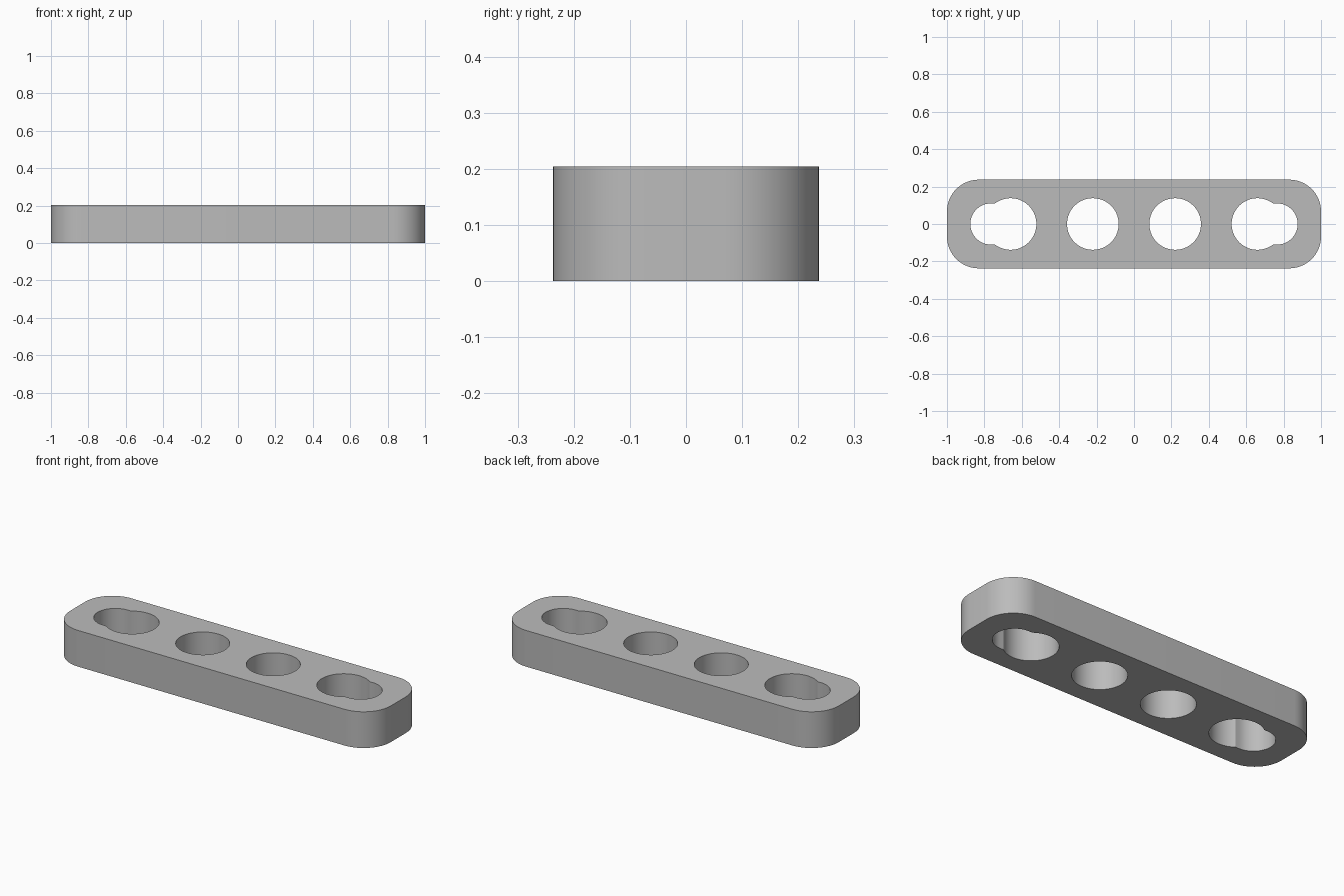
import bpy
import bmesh
from math import pi, cos, sin, asin, radians

cube = bpy.data.objects.get("Cube")
if cube:
    bpy.data.objects.remove(cube, do_unlink=True)

HALF_X, HALF_Y, HEIGHT, CORNER = 1.0, 0.237, 0.204, 0.17
HOLE, SLOT = 0.138, 0.11          # radii of round holes and slot ends
INNER_X, OUTER_X, SLOT_X = 0.22, 0.66, 0.765


def arc(cx, cy, r, start, end, steps):
    return [(cx + r * cos(start + (end - start) * i / steps),
             cy + r * sin(start + (end - start) * i / steps))
            for i in range(steps + 1)]


# Rounded outline of the bar
outline = []
corners = [(1, 1), (-1, 1), (-1, -1), (1, -1)]
for k, (sx, sy) in enumerate(corners):
    outline += arc(sx * (HALF_X - CORNER), sy * (HALF_Y - CORNER), CORNER,
                   k * pi / 2, (k + 1) * pi / 2, 16)

# Round hole, and a keyhole made of a round hole with a narrower slot end
round_hole = arc(INNER_X, 0, HOLE, 0, 2 * pi, 64)[:-1]
notch = asin(SLOT / HOLE)
keyhole = (arc(OUTER_X, 0, HOLE, notch, 2 * pi - notch, 48)
           + arc(SLOT_X, 0, SLOT, -pi / 2, pi / 2, 32))
loops = [outline]
for hole in (round_hole, keyhole):
    loops += [hole, [(-x, y) for x, y in hole]]

# Fill the flat profile between its loops, then extrude it to a solid
bm = bmesh.new()
for loop in loops:
    verts = [bm.verts.new((x, y, 0)) for x, y in loop]
    for a, b in zip(verts, verts[1:] + verts[:1]):
        bm.edges.new((a, b))
bmesh.ops.triangle_fill(bm, use_beauty=True, edges=bm.edges[:], normal=(0, 0, 1))
top = bmesh.ops.extrude_face_region(bm, geom=bm.faces[:], use_keep_orig=True)
bmesh.ops.translate(bm, vec=(0, 0, HEIGHT),
                    verts=[g for g in top["geom"] if isinstance(g, bmesh.types.BMVert)])
bmesh.ops.recalc_face_normals(bm, faces=bm.faces[:])
mesh = bpy.data.meshes.new("perforated_bar")
bm.to_mesh(mesh)
bm.free()

# Plain grey material
grey = bpy.data.materials.new("grey")
grey.use_nodes = True
colour = (0.5, 0.5, 0.5, 1)
grey.diffuse_color = colour
grey.node_tree.nodes["Principled BSDF"].inputs["Base Color"].default_value = colour
mesh.materials.append(grey)

bar = bpy.data.objects.new("perforated_bar", mesh)
bpy.context.collection.objects.link(bar)
bpy.context.view_layer.objects.active = bar
bar.select_set(True)
bpy.ops.object.shade_smooth_by_angle(angle=radians(30))
